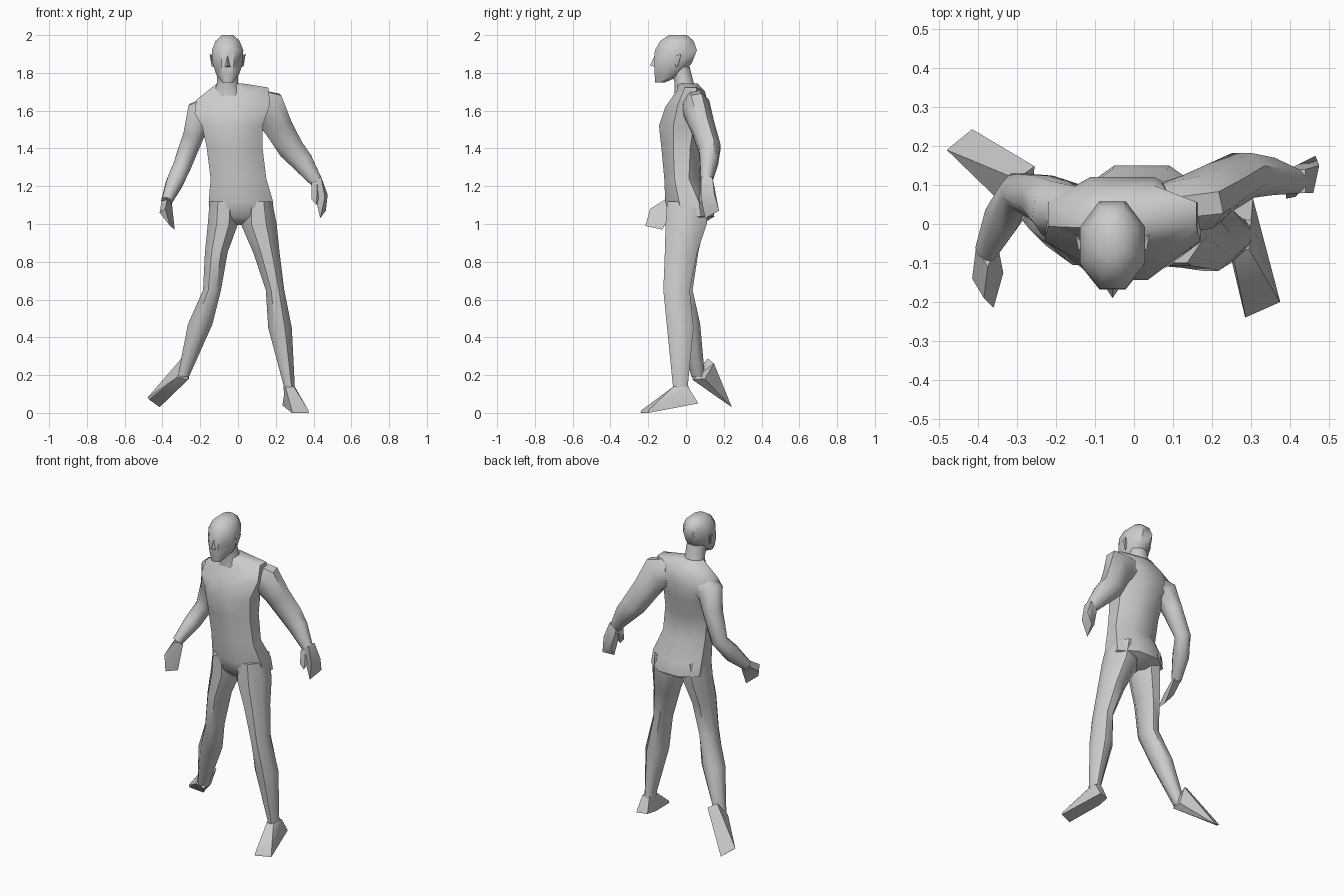
import bpy, bmesh, math
from mathutils import Vector

SIDES = 8


def finish(name, bm, angle=50):
    bmesh.ops.recalc_face_normals(bm, faces=bm.faces)
    me = bpy.data.meshes.new(name)
    bm.to_mesh(me)
    bm.free()
    ob = bpy.data.objects.new(name, me)
    bpy.context.collection.objects.link(ob)
    bpy.ops.object.select_all(action='DESELECT')
    ob.select_set(True)
    bpy.context.view_layer.objects.active = ob
    bpy.ops.object.shade_smooth_by_angle(angle=math.radians(angle))
    return ob


def loft(name, rings):
    """Skin a list of point rings and cap both ends."""
    bm = bmesh.new()
    rows = [[bm.verts.new(p) for p in r] for r in rings]
    for a, b in zip(rows, rows[1:]):
        for i in range(SIDES):
            j = (i + 1) % SIDES
            bm.faces.new((a[i], a[j], b[j], b[i]))
    bm.faces.new(rows[0])
    bm.faces.new(rows[-1])
    return finish(name, bm)


def octagon():
    k = math.cos(math.pi / SIDES)
    for i in range(SIDES):
        t = (i + 0.5) * 2 * math.pi / SIDES
        yield math.cos(t) / k, math.sin(t) / k


def stack(name, levels):
    """Level rings: (z, x min, x max, y min, y max, optional sideways slope)."""
    rings = []
    for z, x0, x1, y0, y1, *slope in levels:
        s = slope[0] if slope else 0
        rx, ry = (x1 - x0) / 2, (y1 - y0) / 2
        rings.append([((x0 + x1) / 2 + c * rx, (y0 + y1) / 2 + d * ry, z + s * c * rx)
                      for c, d in octagon()])
    return loft(name, rings)


def limb(name, path):
    """Rings square to a path: (x, y, z, side radius, depth radius)."""
    pts = [Vector(p[:3]) for p in path]
    rings = []
    for i, p in enumerate(path):
        d = (pts[min(i + 1, len(pts) - 1)] - pts[max(i - 1, 0)]).normalized()
        u = d.cross(Vector((0, 1, 0))).normalized()
        v = u.cross(d)
        rings.append([pts[i] + u * c * p[3] + v * s * p[4] for c, s in octagon()])
    return loft(name, rings)


def hull(name, pts):
    bm = bmesh.new()
    for p in pts:
        bm.verts.new(p)
    res = bmesh.ops.convex_hull(bm, input=bm.verts)
    loose = [v for v in bm.verts if not v.link_faces]
    bmesh.ops.delete(bm, geom=loose, context='VERTS')
    return finish(name, bm, 35)


# Torso with tilted shoulders
stack("torso", [
    (0.995, -0.05, 0.08, -0.05, 0.08),
    (1.04, -0.15, 0.19, -0.09, 0.15),
    (1.12, -0.155, 0.185, -0.11, 0.14),
    (1.24, -0.145, 0.15, -0.115, 0.07),
    (1.40, -0.165, 0.13, -0.13, 0.085),
    (1.52, -0.19, 0.13, -0.143, 0.115),
    (1.61, -0.23, 0.17, -0.11, 0.12, 0.12),
    (1.69, -0.22, 0.16, -0.05, 0.10, 0.17),
    (1.745, -0.11, 0.02, -0.04, 0.06)])

# Neck and head
stack("neck", [
    (1.68, -0.13, 0.03, -0.06, 0.06),
    (1.75, -0.11, 0.00, -0.06, 0.04),
    (1.83, -0.11, 0.00, -0.09, 0.02)])
stack("head", [
    (1.75, -0.085, -0.025, -0.163, -0.11),
    (1.79, -0.115, 0.005, -0.166, -0.02),
    (1.85, -0.135, 0.025, -0.168, 0.03),
    (1.92, -0.138, 0.028, -0.165, 0.058),
    (1.97, -0.118, 0.008, -0.135, 0.04),
    (2.00, -0.085, -0.025, -0.09, 0.005)])
hull("nose", [(-0.055, -0.16, 1.905), (-0.055, -0.19, 1.84), (-0.075, -0.16, 1.83),
              (-0.035, -0.16, 1.83)])
for side in (-1, 1):
    hull("ear", [(-0.055 + side * x, y, z) for x, y, z in (
        (0.07, -0.065, 1.89), (0.07, -0.06, 1.83), (0.07, -0.04, 1.84),
        (0.095, -0.025, 1.90), (0.088, -0.065, 1.89), (0.085, -0.045, 1.835))])

# Arms
limb("left_arm", [
    (0.08, 0.04, 1.63, 0.085, 0.065),
    (0.16, 0.055, 1.615, 0.095, 0.07),
    (0.215, 0.09, 1.51, 0.075, 0.062),
    (0.28, 0.125, 1.40, 0.068, 0.058),
    (0.34, 0.122, 1.33, 0.058, 0.048),
    (0.415, 0.108, 1.225, 0.033, 0.03)])
limb("right_arm", [
    (-0.12, 0.03, 1.60, 0.085, 0.06),
    (-0.20, 0.04, 1.58, 0.078, 0.072),
    (-0.235, 0.065, 1.47, 0.055, 0.06),
    (-0.295, 0.085, 1.31, 0.048, 0.045),
    (-0.335, 0.02, 1.22, 0.045, 0.05),
    (-0.378, -0.07, 1.12, 0.028, 0.03)])

# Mitten hands and thumb
hull("left_hand", [
    (0.395, 0.08, 1.22), (0.44, 0.08, 1.25), (0.44, 0.14, 1.25), (0.395, 0.14, 1.21),
    (0.475, 0.15, 1.155), (0.46, 0.08, 1.14), (0.465, 0.175, 1.07),
    (0.435, 0.10, 1.03), (0.425, 0.15, 1.09)])
hull("left_thumb", [
    (0.39, 0.075, 1.22), (0.42, 0.08, 1.22), (0.40, 0.12, 1.19), (0.39, 0.065, 1.13),
    (0.415, 0.07, 1.10), (0.43, 0.09, 1.14)])
hull("right_hand", [
    (-0.405, -0.06, 1.12), (-0.35, -0.05, 1.11), (-0.375, -0.11, 1.13),
    (-0.415, -0.14, 1.06), (-0.385, -0.19, 1.08), (-0.36, -0.215, 0.99),
    (-0.335, -0.125, 0.97)])

# Legs
stack("left_leg", [
    (1.12, 0.03, 0.18, -0.10, 0.12),
    (1.00, 0.015, 0.205, -0.108, 0.11),
    (0.85, 0.08, 0.22, -0.112, 0.06),
    (0.65, 0.147, 0.245, -0.12, 0.02),
    (0.45, 0.16, 0.285, -0.10, 0.04),
    (0.15, 0.24, 0.30, -0.07, 0.01),
    (0.08, 0.245, 0.30, -0.07, 0.03)])
stack("right_leg", [
    (1.12, -0.15, 0.00, -0.10, 0.11),
    (1.00, -0.16, 0.00, -0.10, 0.10),
    (0.85, -0.175, -0.055, -0.105, 0.065),
    (0.65, -0.185, -0.09, -0.105, 0.035),
    (0.47, -0.265, -0.135, -0.055, 0.075),
    (0.19, -0.32, -0.26, 0.03, 0.10)])

# Feet: left planted, right trailing with the heel raised
hull("left_foot", [
    (0.25, -0.065, 0.14), (0.295, -0.065, 0.14), (0.25, 0.01, 0.14), (0.30, 0.01, 0.14),
    (0.24, 0.045, 0.05), (0.305, 0.065, 0.05), (0.235, -0.03, 0.04),
    (0.285, -0.24, 0.0), (0.375, -0.20, 0.0), (0.285, -0.235, 0.015), (0.372, -0.197, 0.015)])
hull("right_foot", [
    (-0.32, 0.035, 0.19), (-0.265, 0.035, 0.175), (-0.26, 0.10, 0.18),
    (-0.255, 0.148, 0.262), (-0.30, 0.115, 0.288),
    (-0.48, 0.19, 0.08), (-0.415, 0.243, 0.03), (-0.47, 0.185, 0.07)])
